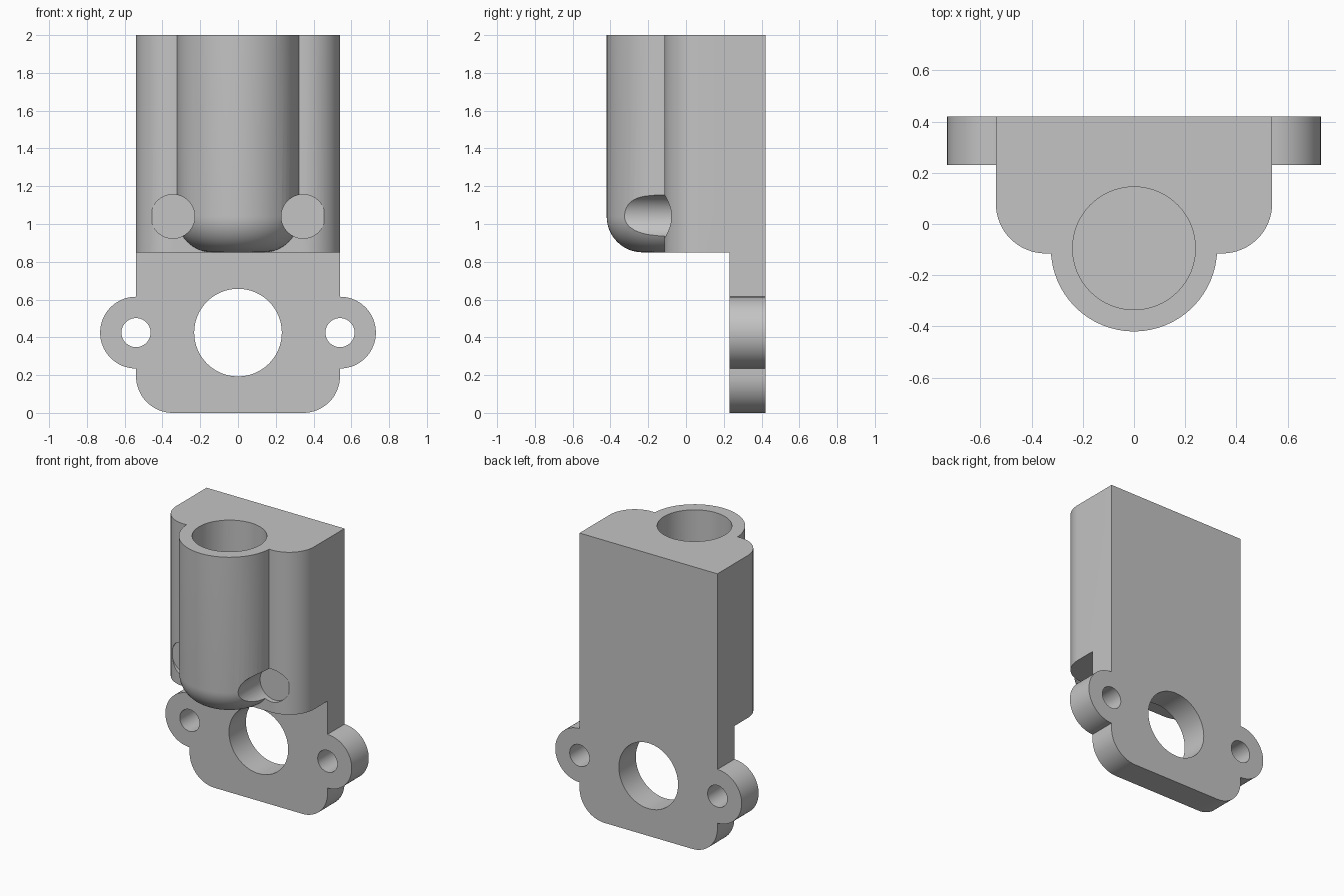
import bpy, bmesh, math
from mathutils import Matrix, Vector

if "Cube" in bpy.data.objects:
    bpy.data.objects.remove(bpy.data.objects["Cube"], do_unlink=True)

grey = bpy.data.materials.new("plain_grey")
grey.use_nodes = True
colour = (0.55, 0.55, 0.55, 1)
grey.diffuse_color = colour
for node in grey.node_tree.nodes:
    if node.type == "BSDF_PRINCIPLED":
        node.inputs["Base Color"].default_value = colour

HALF, BACK, PLATE_FRONT, BLOCK_FRONT = 0.54, 0.42, 0.23, -0.115
BLOCK_Z, TOP, ROUND = 0.85, 2.0, 0.195
TUBE_Y, TUBE_R, BORE_R = -0.095, 0.325, 0.24
HOLE_Z = 0.425


def arc(cx, cy, r, start, end, steps=16):
    """Points along an arc, angles in degrees."""
    return [(cx + r * math.cos(math.radians(start + (end - start) * i / steps)),
             cy + r * math.sin(math.radians(start + (end - start) * i / steps)))
            for i in range(steps + 1)]


def finish(name, bm):
    bmesh.ops.remove_doubles(bm, verts=bm.verts, dist=1e-5)
    bmesh.ops.recalc_face_normals(bm, faces=bm.faces)
    mesh = bpy.data.meshes.new(name)
    bm.to_mesh(mesh)
    bm.free()
    mesh.materials.append(grey)
    obj = bpy.data.objects.new(name, mesh)
    bpy.context.collection.objects.link(obj)
    return obj


def mirrored(half):
    """Close a right-hand outline with its mirror image."""
    return half + [(-x, y) for x, y in reversed(half)]


def extrude(name, points, place, offset):
    """Extrude an outline, placed in space by a function, along an offset."""
    bm = bmesh.new()
    face = bm.faces.new([bm.verts.new(place(a, b)) for a, b in points])
    made = bmesh.ops.extrude_face_region(bm, geom=[face])["geom"]
    bmesh.ops.translate(bm, vec=offset,
                        verts=[v for v in made if isinstance(v, bmesh.types.BMVert)])
    return finish(name, bm)


def cylinder(name, radius, centre, depth, along_y=True):
    bm = bmesh.new()
    bmesh.ops.create_cone(bm, cap_ends=True, segments=64, radius1=radius,
                          radius2=radius, depth=depth)
    if along_y:
        bm.transform(Matrix.Rotation(math.pi / 2, 4, "X"))
    bm.transform(Matrix.Translation(centre))
    return finish(name, bm)


def combine(target, other, operation):
    mod = target.modifiers.new(operation.lower(), "BOOLEAN")
    mod.operation, mod.solver, mod.object = operation, "EXACT", other
    bpy.context.view_layer.objects.active = target
    bpy.ops.object.modifier_apply(modifier=mod.name)
    bpy.data.objects.remove(other, do_unlink=True)


# Flange plate with rounded lower corners and two round ears
flange = mirrored(arc(HALF - ROUND, ROUND, ROUND, -90, 0)
                  + arc(HALF, HOLE_Z, 0.19, -90, 90, 32) + [(HALF, 1.0)])
body = extrude("mounting_body", flange, lambda a, b: (a, BACK, b),
               Vector((0, PLATE_FRONT - BACK, 0)))

# Upper block with rounded front corners
plan = mirrored(arc(HALF - ROUND, BLOCK_FRONT + ROUND, ROUND, -90, 0) + [(HALF, BACK)])
block = extrude("block", plan, lambda a, b: (a, b, BLOCK_Z), Vector((0, 0, TOP - BLOCK_Z)))
combine(body, block, "UNION")

# Tube with a rounded lower end, turned about its axis
FILLET = 0.19
outline = ([(0, BLOCK_Z)] + arc(TUBE_R - FILLET, BLOCK_Z + FILLET, FILLET, -90, 0)
           + [(TUBE_R, TOP), (0, TOP)])
bm = bmesh.new()
ring = [bm.verts.new((r, TUBE_Y, z)) for r, z in outline]
edges = [bm.edges.new(pair) for pair in zip(ring, ring[1:])]
bmesh.ops.spin(bm, geom=ring + edges, cent=(0, TUBE_Y, 0), axis=(0, 0, 1),
               angle=math.tau, steps=64)
combine(body, finish("tube", bm), "UNION")

# Blind bore from the top
BORE_FLOOR = 1.17
combine(body, cylinder("bore", BORE_R, (0, TUBE_Y, BORE_FLOOR + 0.5), 1, False), "DIFFERENCE")

# Central opening, ear holes and the two side pockets
combine(body, cylinder("opening", 0.232, (0, 0.3, HOLE_Z), 1), "DIFFERENCE")
for side in (-1, 1):
    combine(body, cylinder("ear_hole", 0.077, (side * HALF, 0.3, HOLE_Z), 1), "DIFFERENCE")
    combine(body, cylinder("pocket", 0.116, (side * 0.345, -0.58, 1.04), 1), "DIFFERENCE")

# Smooth the round walls and keep the edges crisp
bpy.ops.object.select_all(action="DESELECT")
body.select_set(True)
bpy.context.view_layer.objects.active = body
bpy.ops.object.shade_smooth_by_angle(angle=math.radians(30))
